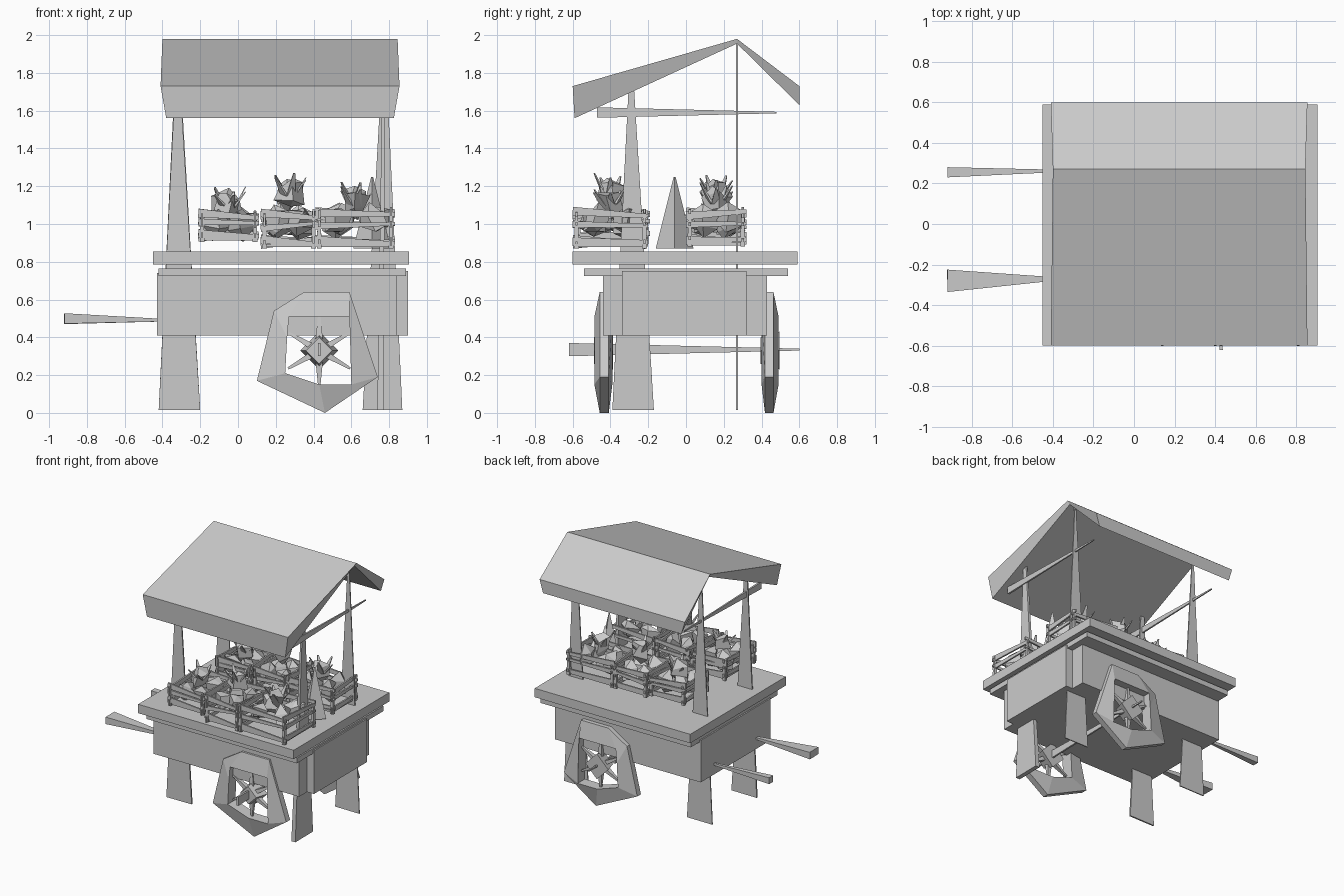
import bpy, bmesh, math, random
from mathutils import Vector, Matrix

if "Cube" in bpy.data.objects:
    bpy.data.objects.remove(bpy.data.objects["Cube"])

random.seed(4)


def finish(name, bm):
    bmesh.ops.recalc_face_normals(bm, faces=bm.faces)
    me = bpy.data.meshes.new(name)
    bm.to_mesh(me)
    bm.free()
    ob = bpy.data.objects.new(name, me)
    bpy.context.collection.objects.link(ob)
    return ob


def add_bar(bm, a, b, s0, s1):
    """Tapered four-sided bar from a to b; s0 and s1 are (width, height) at the ends."""
    a, b = Vector(a), Vector(b)
    d = (b - a).normalized()
    ref = Vector((0, 1, 0)) if abs(d.z) > 0.9 else Vector((0, 0, 1))
    u = d.cross(ref).normalized()
    v = u.cross(d)
    rings = [[bm.verts.new(p + u * w * i / 2 + v * h * j / 2)
              for i, j in ((-1, -1), (1, -1), (1, 1), (-1, 1))]
             for p, (w, h) in ((a, s0), (b, s1))]
    for k in range(4):
        n = (k + 1) % 4
        bm.faces.new((rings[0][k], rings[0][n], rings[1][n], rings[1][k]))
    bm.faces.new(rings[0])
    bm.faces.new(rings[1])


def bar(name, a, b, s0, s1):
    bm = bmesh.new()
    add_bar(bm, a, b, s0, s1)
    return finish(name, bm)


def box(name, x, y, z):
    """Box given by its (min, max) range on each axis."""
    ym, zm = sum(y) / 2, sum(z) / 2
    s = (y[1] - y[0], z[1] - z[0])
    return bar(name, (x[0], ym, zm), (x[1], ym, zm), s, s)


# Roof: gable profile with deep eaves, extruded along x
profile = [(-.6, 1.73), (.27, 1.98), (.6, 1.73), (.6, 1.63), (.27, 1.955), (-.59, 1.56)]
bm = bmesh.new()
ends = [[bm.verts.new((x + s * inset, y, z))
         for (y, z), inset in zip(profile, (0, .01, 0, .03, .03, .03))]
        for x, s in ((-.41, 1), (.855, -1))]
for k in range(6):
    n = (k + 1) % 6
    bm.faces.new((ends[0][k], ends[0][n], ends[1][n], ends[1][k]))
for e in ends:
    bm.faces.new((e[0], e[1], e[4], e[5]))
    bm.faces.new((e[1], e[2], e[3], e[4]))
finish("roof", bm)

# Legs running up as thin tapered roof posts
bar("front_right_post", (.755, -.28, .015), (.77, -.29, 1.80), (.035, .22), (.012, .02))
bar("front_left_post", (-.31, -.285, .015), (-.32, -.29, 1.80), (.22, .012), (.02, .01))
bar("back_right_post", (.765, .27, .015), (.775, .27, 1.96), (.21, .008), (.01, .008))
bar("back_left_post", (-.31, .27, .015), (-.32, .27, 1.96), (.22, .008), (.01, .008))

# Roof side rails
for name, x in (("left", -.32), ("right", .775)):
    bar(name + "_roof_rail", (x, -.47, 1.59), (x, .48, 1.59), (.015, .055), (.008, .008))

# Table top, lower rim and cart body
box("table_top", (-.45, .905), (-.6, .59), (.785, .855))
box("lower_rim", (-.42, .89), (-.54, .54), (.725, .765))
box("cart_body", (-.43, .84), (-.44, .43), (.41, .74))
box("end_panel", (.83, .90), (-.34, .32), (.41, .75))

# Axle and pull handles
bar("axle", (.43, -.62, .335), (.43, .6, .335), (.015, .07), (.01, .01))
bar("front_handle", (-.92, -.28, .50), (-.35, -.27, .49), (.11, .055), (.01, .01))
bar("back_handle", (-.92, .255, .495), (-.35, .262, .49), (.05, .05), (.01, .01))

# Wheels: coarse six-sided rims with thin spokes
outer = [(.19, .54), (.35, .64), (.59, .64), (.74, .19), (.46, .0), (.10, .17)]
inner = [(.26, .40), (.27, .51), (.59, .51), (.60, .15), (.43, .15), (.25, .21)]


def wheel(name, y_out, y_in):
    bm = bmesh.new()
    loops = [[bm.verts.new((x, y, z)) for x, z in pts]
             for pts, y in ((outer, y_out * .7 + y_in * .3), (inner, y_out),
                            (inner, y_in), (outer, y_out * .2 + y_in * .8))]
    for r in range(4):
        p, q = loops[r], loops[(r + 1) % 4]
        for k in range(6):
            n = (k + 1) % 6
            bm.faces.new((p[k], p[n], q[n], q[k]))
    finish(name + "_rim", bm)
    c = Vector((.43, (y_out + y_in) / 2, .33))
    bm = bmesh.new()
    for k in range(6):
        t = math.radians(60 * k + 30)
        add_bar(bm, c, c + Vector((math.cos(t) * .19, 0, math.sin(t) * .19)), (.05, .04), (.012, .012))
    finish(name + "_spokes", bm)
    bm = bmesh.new()
    bmesh.ops.create_cone(bm, cap_ends=True, segments=4, radius1=.10, radius2=.07, depth=.1,
                          matrix=Matrix.Translation(c) @ Matrix.Rotation(math.pi / 2, 4, 'X'))
    finish(name + "_hub", bm)


wheel("front_wheel", -.485, -.39)
wheel("back_wheel", .49, .40)


# Slatted crates filled with rough low-poly produce
def crate(name, cx, cy, w, d, z0, z1):
    bm = bmesh.new()
    for z, h in ((z0 + .035, .045), ((z0 + z1) / 2 + .02, .035), (z1 - .025, .045)):
        for s in (-1, 1):
            y, x = cy + s * d / 2, cx + s * w / 2
            t = random.uniform(-.015, .015)
            add_bar(bm, (cx - w / 2 - .02, y, z - t), (cx + w / 2 + .02, y, z + t), (.012, h), (.012, h * .5))
            add_bar(bm, (x, cy - d / 2 - .02, z + t), (x, cy + d / 2 + .02, z - t), (.012, h), (.012, h * .5))
    for sx in (-1, 1):
        for sy in (-1, 1):
            p = (cx + sx * w / 2, cy + sy * d / 2)
            add_bar(bm, (*p, z0), (*p, z1), (.025, .025), (.015, .015))
    add_bar(bm, (cx - w / 2, cy, z0 + .015), (cx + w / 2, cy, z0 + .015), (d, .015), (d, .015))
    finish(name, bm)


def produce(name, cx, cy, w, d, z, top):
    """Jittered polyhedra heaped in the crate, with short leaves on top."""
    bm = bmesh.new()
    spots = [(i * w * .24, j * d * .22, 0) for i in (-1, 1) for j in (-1, 1)]
    spots.append((0, 0, top - z - .11))
    for x, y, dz in spots:
        ret = bmesh.ops.create_uvsphere(bm, u_segments=4, v_segments=3, radius=.08,
                                        matrix=Matrix.Translation((cx + x, cy + y, z + dz)))
        for v in ret["verts"]:
            v.co += Vector([random.uniform(-.025, .025) for _ in range(3)])
    for k in range(5):
        t = k * math.tau / 5
        tip = (cx + math.cos(t) * .09, cy + math.sin(t) * .09, top - random.uniform(0, .06))
        add_bar(bm, (cx + math.cos(t) * .03, cy + math.sin(t) * .03, top - .12), tip, (.05, .012), (.01, .005))
    finish(name, bm)


layout = [("front_left", -.05, -.39, .28, .36, .905, 1.07, 1.21),
          ("front_middle", .27, -.40, .26, .36, .87, 1.07, 1.27),
          ("front_right", .62, -.40, .38, .36, .87, 1.08, 1.22),
          ("back_left", -.05, .16, .28, .28, .905, 1.07, 1.2),
          ("back_middle", .27, .16, .26, .28, .88, 1.07, 1.27),
          ("back_right", .62, .16, .38, .28, .88, 1.08, 1.23)]
for n, cx, cy, w, d, z0, z1, top in layout:
    crate(n + "_crate", cx, cy, w, d, z0, z1)
    produce(n + "_produce", cx, cy, w, d, z1 - .06, top)

# Loose pointed vegetable standing between the two rows
bm = bmesh.new()
bmesh.ops.create_cone(bm, cap_ends=True, segments=4, radius1=.10, radius2=.005, depth=.38,
                      matrix=Matrix.Translation((.71, -.06, 1.06)))
finish("pointed_vegetable", bm)
